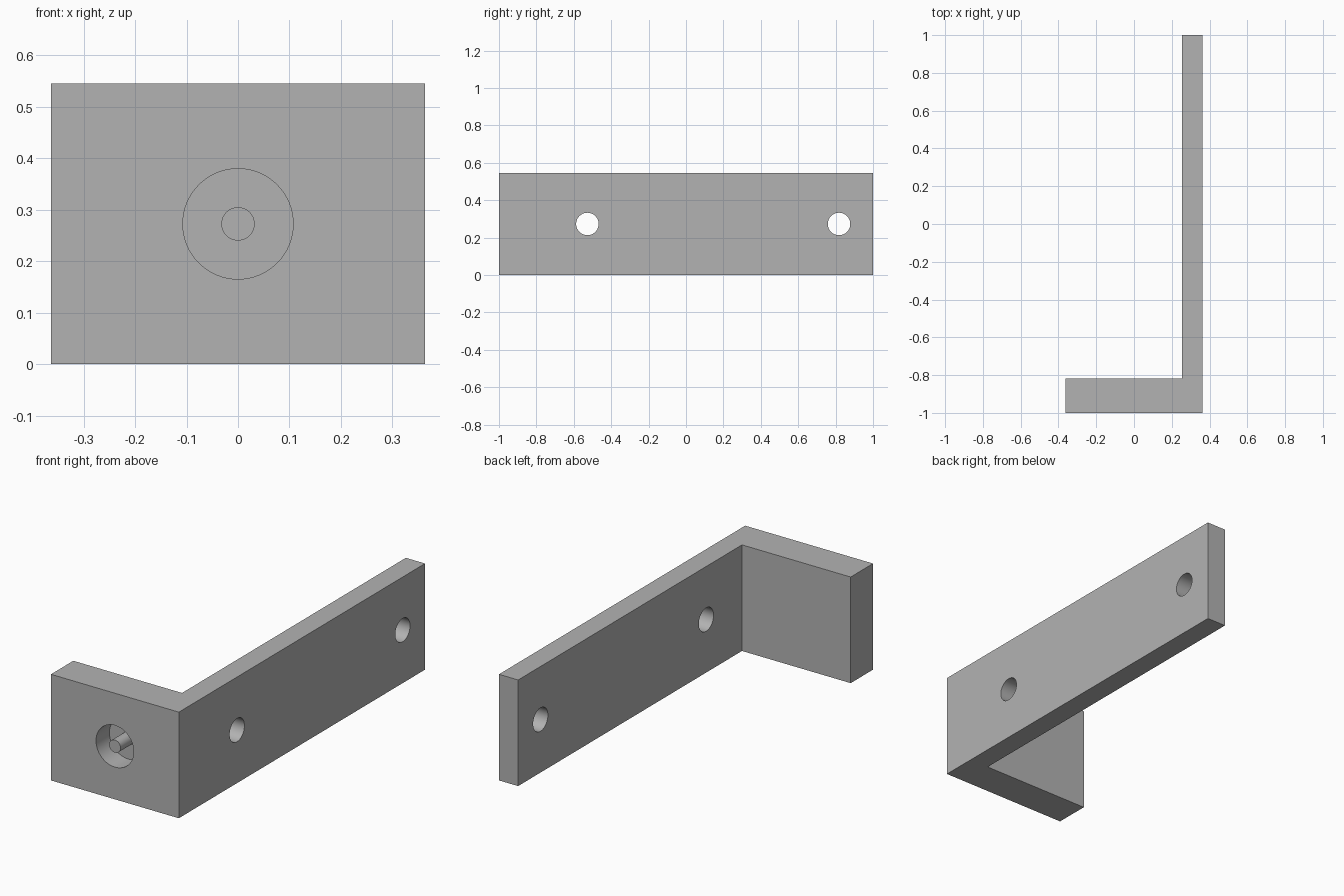
import bpy, bmesh
from math import pi
from mathutils import Vector

cube = bpy.data.objects.get("Cube")
if cube:
    bpy.data.objects.remove(cube, do_unlink=True)

MM = 2 / 55                       # one design millimetre in scene units
WIDTH, LENGTH, HEIGHT = 20 * MM, 55 * MM, 15 * MM
ARM, FLANGE = 3 * MM, 5 * MM      # plate thicknesses
X, Y, MID = WIDTH / 2, LENGTH / 2, HEIGHT / 2

grey = bpy.data.materials.new("light grey")
grey.use_nodes = True
grey.diffuse_color = (0.45, 0.45, 0.45, 1)
grey.node_tree.nodes["Principled BSDF"].inputs["Base Color"].default_value = grey.diffuse_color


def cylinder(name, radius, start, end):
    """Round bar between two points."""
    start, end = Vector(start), Vector(end)
    axis = end - start
    bpy.ops.mesh.primitive_cylinder_add(
        vertices=64, radius=radius, depth=axis.length, location=(start + end) / 2,
        rotation=axis.to_track_quat('Z', 'Y').to_euler())
    obj = bpy.context.object
    obj.name = name
    obj.data.materials.append(grey)
    return obj


def smooth(obj):
    bpy.ops.object.select_all(action='DESELECT')
    obj.select_set(True)
    bpy.context.view_layer.objects.active = obj
    bpy.ops.object.shade_smooth_by_angle(angle=pi / 6)


# L-shaped bracket: profile extruded upwards
profile = [(-X, -Y), (X, -Y), (X, Y), (X - ARM, Y), (X - ARM, FLANGE - Y), (-X, FLANGE - Y)]
bm = bmesh.new()
face = bm.faces.new([bm.verts.new((x, y, 0)) for x, y in profile])
top = bmesh.ops.extrude_face_region(bm, geom=[face])["geom"]
bmesh.ops.translate(bm, vec=(0, 0, HEIGHT), verts=[v for v in top if isinstance(v, bmesh.types.BMVert)])
bmesh.ops.recalc_face_normals(bm, faces=bm.faces)
mesh = bpy.data.meshes.new("bracket")
bm.to_mesh(mesh)
bm.free()
mesh.materials.append(grey)
bracket = bpy.data.objects.new("bracket", mesh)
bpy.context.collection.objects.link(bracket)

# Two screw holes through the arm, one blind pocket in the flange
cutters = [cylinder("screw_hole_cutter", 1.65 * MM, (X - 2 * ARM, y, MID), (X + ARM, y, MID))
           for y in (13 * MM - Y, 50 * MM - Y)]
pocket_floor = 3 * MM - Y
cutters.append(cylinder("pocket_cutter", 2.95 * MM, (0, -Y - ARM, MID), (0, pocket_floor, MID)))

bpy.context.view_layer.objects.active = bracket
for cutter in cutters:
    mod = bracket.modifiers.new("cut", 'BOOLEAN')
    mod.operation, mod.solver, mod.object = 'DIFFERENCE', 'EXACT', cutter
    bpy.ops.object.modifier_apply(modifier=mod.name)
for cutter in cutters:
    bpy.data.objects.remove(cutter, do_unlink=True)
smooth(bracket)

# Pin standing in the pocket, flush with the front face
smooth(cylinder("pocket_pin", 0.89 * MM, (0, -Y, MID), (0, pocket_floor + 0.01, MID)))
